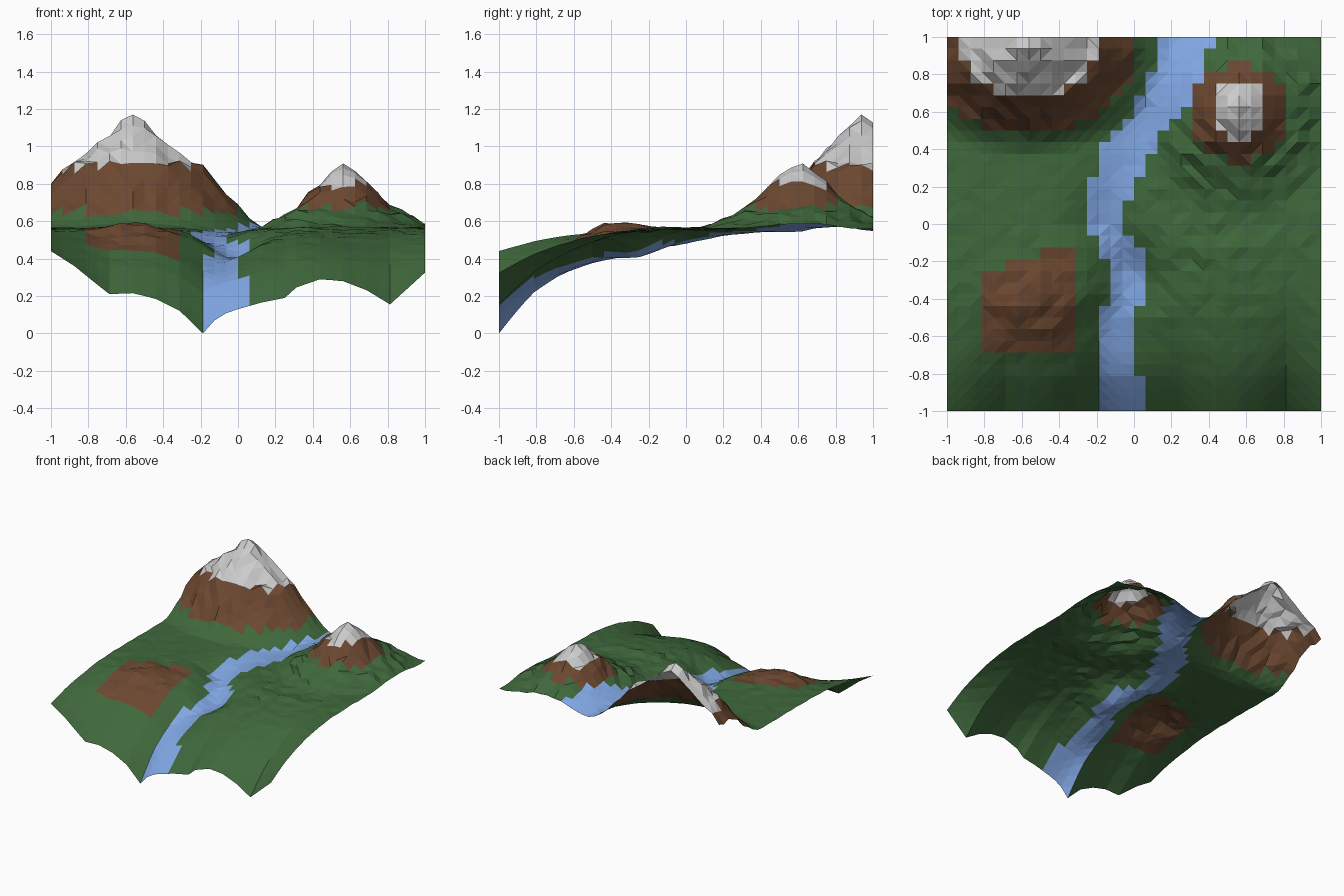
import bpy, bmesh, math, random
from mathutils import noise, Vector

if "Cube" in bpy.data.objects:
    bpy.data.objects.remove(bpy.data.objects["Cube"])

random.seed(11)
N = 32                                   # grid cells per side
STEP = 2 / N


def lerp(table, t):
    """Piecewise linear lookup in a list of (position, value)."""
    if t <= table[0][0]:
        return table[0][1]
    for (a, va), (b, vb) in zip(table, table[1:]):
        if t <= b:
            return va + (vb - va) * (t - a) / (b - a)
    return table[-1][1]


# scalloped front edge, and how quickly it fades into the plain
FRONT = [(-1, .44), (-.875, .36), (-.69, .21), (-.56, .215), (-.44, .185), (-.31, .12),
         (-.1875, 0), (-.125, .07), (-.06, .11), (0, .13), (.125, .165), (.25, .19),
         (.31, .245), (.44, .29), (.56, .28), (.69, .23), (.8125, .155), (1, .325)]
FADE = [(-1, 1), (-.9, .76), (-.8, .55), (-.7, .4), (-.6, .28), (-.5, .18), (-.4, .1), (-.25, .03), (-.1, 0)]
# river banks (left, right) and bed depth along y
LEFT = [(-1, -.19), (-.5, -.19), (-.4, -.14), (-.22, -.13), (-.1, -.2), (0, -.25), (.22, -.25),
        (.3, -.2), (.42, -.19), (.6, 0), (.75, .06), (.87, .12), (1, .13)]
RIGHT = [(-1, .06), (-.85, .06), (-.78, 0), (-.5, .01), (-.33, .09), (-.12, .04), (0, -.06),
         (.1, -.06), (.3, .05), (.45, .13), (.62, .28), (.78, .36), (.9, .39), (1, .44)]
DEPTH = [(-1, 0), (-.8, .03), (-.6, .085), (-.4, .12), (-.25, .145), (-.1, .1), (0, .085),
         (.2, .04), (.4, .02), (1, .02)]
# radial rise of the two mountains above the plain
BIG = [(0, .608), (.06, .58), (.13, .51), (.24, .41), (.32, .35), (.37, .33), (.43, .25),
       (.5, .17), (.56, .11), (.62, .06), (.68, .02), (.74, 0)]
SMALL = [(0, .36), (.06, .31), (.13, .24), (.19, .185), (.25, .12), (.32, .08), (.4, .04), (.5, 0)]


def r_big(x, y):
    return math.hypot(x + .5625, (y - .9375) / .76)


def r_small(x, y):
    return math.hypot(x - .5625, (y - .61) / 1.1)


def height(x, y):
    plain = .562
    z = plain - (plain - lerp(FRONT, x)) * lerp(FADE, y)
    left, right = lerp(LEFT, y), lerp(RIGHT, y)
    mid = (left + right) / 2
    bed = math.exp(-((x - mid) / .17) ** 2)
    z -= lerp(DEPTH, y) * bed
    rb, rs = r_big(x, y), r_small(x, y)
    z += lerp(BIG, rb) + lerp(SMALL, rs)
    knoll = math.exp(-((x + .56) ** 2 + (y + .44) ** 2) / .05)
    z += .055 * knoll
    # roughness: strong on rock and the right-hand slopes, none at the front edge
    rough = .003 + .02 * knoll
    rough += .02 * (.08 < rb < .6) + .016 * (.08 < rs < .42)
    rough += .01 * math.exp(-((x - .4) ** 2 / .2 + (y + .05) ** 2 / .12))
    rough *= min(1, (y + 1) / .4) * (1 - .8 * bed)
    if y > .97:
        rough *= .3
    return z + rough * (random.uniform(-1, 1) + .6 * noise.noise(Vector((x * 6, y * 6, 0))))


def part_of(x, y):
    """Name of the part a grid cell belongs to."""
    if lerp(LEFT, y) < x < lerp(RIGHT, y):
        return "river"
    if r_big(x, y) < .58:
        return "large_peak_snow" if r_big(x, y) < .35 else "large_peak_rock"
    # small peak has a diamond-like rock skirt
    if abs(x - .5625) < .25 and abs(x - .5625) * .55 + abs(y - .6) < .29:
        return "small_peak_snow" if r_small(x, y) < .14 else "small_peak_rock"
    top = -.25 + .12 * (x + .81) / .4
    if -.81 < x < -.31 and -.69 < y < min(top, -.12):
        return "rocky_knoll"
    return "meadow"


def material(name, rgb):
    m = bpy.data.materials.new(name)
    m.diffuse_color = (*rgb, 1)
    m.use_nodes = True
    m.node_tree.nodes["Principled BSDF"].inputs["Base Color"].default_value = m.diffuse_color
    return m


green = material("grass", (.05, .14, .045))
brown = material("rock", (.15, .065, .03))
white = material("snow", (.62, .62, .62))
blue = material("water", (.22, .39, .78))
PARTS = {"meadow": green, "river": blue, "rocky_knoll": brown,
         "large_peak_rock": brown, "large_peak_snow": white,
         "small_peak_rock": brown, "small_peak_snow": white}

# shared height grid so all parts meet edge to edge
grid = {(i, j): (-1 + i * STEP, -1 + j * STEP, height(-1 + i * STEP, -1 + j * STEP))
        for j in range(N + 1) for i in range(N + 1)}

for name, mat in PARTS.items():
    bm = bmesh.new()
    verts = {}
    for i in range(N):
        for j in range(N):
            if part_of(-1 + (i + .5) * STEP, -1 + (j + .5) * STEP) != name:
                continue
            corners = [(i, j), (i + 1, j), (i + 1, j + 1), (i, j + 1)]
            for k in corners:
                if k not in verts:
                    verts[k] = bm.verts.new(grid[k])
            bm.faces.new([verts[k] for k in corners])
    # triangular facets
    bmesh.ops.triangulate(bm, faces=bm.faces[:], quad_method='SHORT_EDGE')
    mesh = bpy.data.meshes.new(name)
    bm.to_mesh(mesh)
    bm.free()
    mesh.materials.append(mat)
    bpy.context.collection.objects.link(bpy.data.objects.new(name, mesh))
